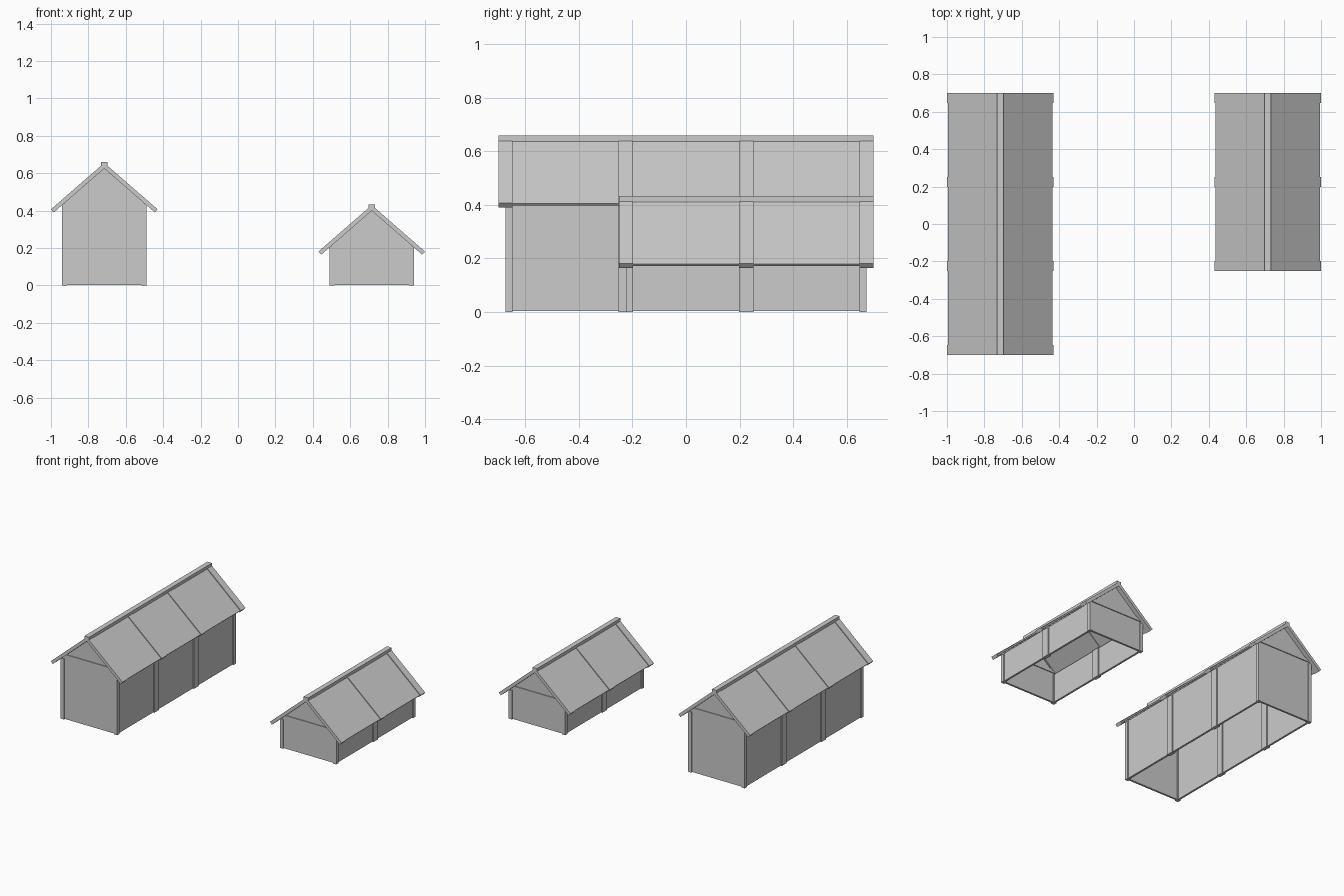
import bpy
import bmesh
import math

if "Cube" in bpy.data.objects:
    bpy.data.objects.remove(bpy.data.objects["Cube"])

HALF = 0.225                 # half width of the walls
ANG = math.radians(41)       # roof pitch
SL = math.tan(ANG)
NX, NZ = math.sin(ANG), math.cos(ANG)


def prism(name, pts, y0, y1):
    """Extrude an x/z outline along y."""
    bm = bmesh.new()
    face = bm.faces.new([bm.verts.new((x, y0, z)) for x, z in pts])
    ext = bmesh.ops.extrude_face_region(bm, geom=[face])
    for v in ext["geom"]:
        if isinstance(v, bmesh.types.BMVert):
            v.co.y = y1
    bmesh.ops.recalc_face_normals(bm, faces=bm.faces)
    me = bpy.data.meshes.new(name)
    bm.to_mesh(me)
    bm.free()
    ob = bpy.data.objects.new(name, me)
    bpy.context.collection.objects.link(ob)
    return ob


def box(name, x0, x1, y0, y1, z0, z1):
    return prism(name, [(x0, z0), (x1, z0), (x1, z1), (x0, z1)], y0, y1)


def chevron(name, cx, apex, reach, t, y0, y1):
    """Two roof slopes of thickness t meeting at the ridge."""
    ox, oz = reach, apex - reach * SL
    ix, iz = ox - t * NX, oz - t * NZ
    inner = apex - t / NZ
    pts = [(0, apex), (ox, oz), (ix, iz), (0, inner), (-ix, iz), (-ox, oz)]
    return prism(name, [(cx + x, z) for x, z in pts], y0, y1)


def shed(name, cx, y0, y1, drop, bays):
    """Timber-framed shed; y0 and y1 are the outer faces of the end walls."""
    top = 0.435 - drop
    apex = 0.655 - drop
    over = 0.025             # roof overhang at the gables
    inset, wall = 0.006, 0.014

    # Side walls, posts
    pitch = (y1 - y0) / bays
    for side, s in (("left", -1), ("right", 1)):
        a, b = cx + s * (HALF - inset), cx + s * (HALF - inset - wall)
        box(f"{name}_{side}_wall", min(a, b), max(a, b),
            y0 + 0.008, y1 - 0.008, 0.003, top)
        a, b = cx + s * HALF, cx + s * (HALF - 0.026)
        for i in range(bays + 1):
            y = y0 + i * pitch
            box(f"{name}_{side}_post_{i}", min(a, b), max(a, b),
                max(y0, y - 0.027), min(y1, y + 0.027), 0, top)

    # Gable end walls and tie beams
    w = HALF - 0.01
    inner = apex - 0.015
    outline = [(-w, 0.003), (w, 0.003), (w, inner - w * SL),
               (0, inner), (-w, inner - w * SL)]
    outline = [(cx + x, z) for x, z in outline]
    bz0, bz1 = 0.445 - drop, 0.47 - drop
    under = apex - 0.015
    b0, b1 = (under - bz0) / SL, (under - bz1) / SL
    b0 = min(b0, HALF)
    beam = [(cx - b0, bz0), (cx + b0, bz0), (cx + b1, bz1), (cx - b1, bz1)]
    for end, y, s in (("front", y0, 1), ("back", y1, -1)):
        prism(f"{name}_{end}_wall", outline, y + s * inset, y + s * (inset + wall))
        prism(f"{name}_{end}_tie_beam", beam, y, y + s * 0.026)

    # Roof covering, rafters and ridge cap
    chevron(f"{name}_roof", cx, apex - 0.007, 0.279, 0.011,
            y0 - over + 0.004, y1 + over - 0.004)
    for i in range(bays + 1):
        y = y0 + i * pitch
        lo = y0 - over if i == 0 else y - 0.027
        hi = y1 + over if i == bays else y + 0.027
        chevron(f"{name}_rafter_{i}", cx, apex, 0.285, 0.0225, lo, hi)
    box(f"{name}_ridge_cap", cx - 0.018, cx + 0.018,
        y0 - over, y1 + over, apex - 0.018, apex + 0.004)


shed("tall_shed", -0.715, -0.675, 0.675, 0.0, 3)
shed("low_shed", 0.715, -0.225, 0.675, 0.226, 2)
